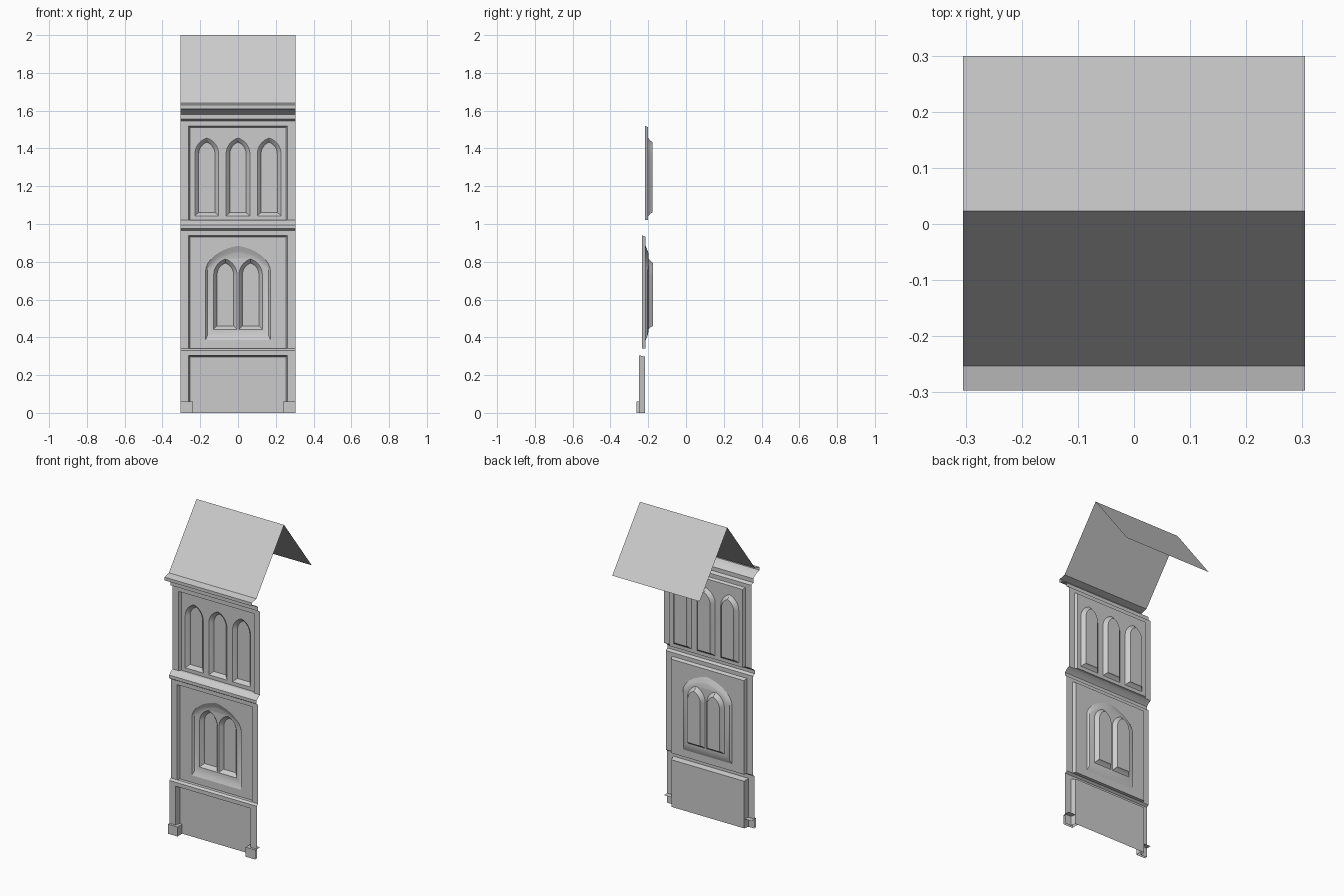
import bpy, bmesh, math
from mathutils import Vector
from mathutils.geometry import tessellate_polygon

if "Cube" in bpy.data.objects:
    bpy.data.objects.remove(bpy.data.objects["Cube"])

W = 0.305      # half width of the facade bay
OPEN = 0.262   # half width of the recess opening
REC = 0.254    # half width of the recessed wall


class Shell:
    """Collects open sheet faces, then makes one object facing the front."""
    def __init__(self, name):
        self.name, self.bm = name, bmesh.new()

    def face(self, pts):
        self.bm.faces.new([self.bm.verts.new(p) for p in pts])

    def bridge(self, a, b, closed=True):
        n = len(a)
        for i in range(n if closed else n - 1):
            j = (i + 1) % n
            self.face([a[i], a[j], b[j], b[i]])

    def fill(self, loops):
        flat = [p for loop in loops for p in loop]
        for tri in tessellate_polygon([[Vector(p) for p in l] for l in loops]):
            self.face([flat[i] for i in tri])

    def finish(self):
        bm = self.bm
        bmesh.ops.remove_doubles(bm, verts=bm.verts, dist=1e-5)
        bmesh.ops.recalc_face_normals(bm, faces=bm.faces)
        bm.normal_update()
        if sum(f.normal.y * f.calc_area() for f in bm.faces) > 0:
            bmesh.ops.reverse_faces(bm, faces=bm.faces)
        me = bpy.data.meshes.new(self.name)
        bm.to_mesh(me)
        bm.free()
        ob = bpy.data.objects.new(self.name, me)
        bpy.context.collection.objects.link(ob)
        bpy.ops.object.select_all(action='DESELECT')
        ob.select_set(True)
        bpy.context.view_layer.objects.active = ob
        bpy.ops.object.shade_smooth_by_angle(angle=math.radians(30))
        return ob


def lancet(cx, hw, z0, spring, peak, y, n=8):
    """Outline of a slightly pointed arch opening."""
    rise = peak - spring
    r = (rise * rise + hw * hw) / (2 * hw)
    end = math.atan2(rise, r - hw)
    half = [(hw - r + r * math.cos(end * i / n), spring + r * math.sin(end * i / n))
            for i in range(n + 1)]
    half[-1] = (0, peak)
    pts = [(hw, z0)] + half + [(-x, z) for x, z in half[-2::-1]] + [(-hw, z0)]
    return [(cx + x, y, z) for x, z in pts]


def tudor(hw, z0, spring, peak, y, n=16):
    """Outline of a wide, low arch with a blunt point."""
    pts = [(hw, z0)]
    for i in range(n + 1):
        a = math.pi * i / n
        x = math.cos(a)
        pts.append((hw * x, spring + (peak - spring) * (0.8 * math.sin(a) + 0.2 * (1 - abs(x)))))
    pts.append((-hw, z0))
    return [(x, y, z) for x, z in pts]


def lancet_window(name, loops):
    """Stepped reveal around a pane."""
    s = Shell(name)
    for a, b in zip(loops, loops[1:]):
        s.bridge(a, b)
    s.fill([loops[-1]])
    s.finish()


def stage(name, yf, yb, z0, z1, top, holes=(), ledge=True):
    """Pilasters and lintel in front of a recessed wall."""
    s = Shell(name)
    outer = [(-W, yf, z0), (-W, yf, z1), (W, yf, z1), (W, yf, z0)]
    inner = [(-OPEN, yf, z0), (-OPEN, yf, top), (OPEN, yf, top), (OPEN, yf, z0)]
    back = [(-REC, yb, z0), (-REC, yb, top - 0.008), (REC, yb, top - 0.008), (REC, yb, z0)]
    s.bridge(outer, inner, False)
    s.bridge(inner, back, False)
    if ledge:
        s.face([inner[0], inner[3], back[3], back[0]])
    s.fill([back] + list(holes))
    s.finish()


def moulding(name, profile):
    """Straight strip from a (y, z) profile."""
    s = Shell(name)
    s.bridge([(-W, y, z) for y, z in profile], [(W, y, z) for y, z in profile], False)
    s.finish()


# upper windows
upper = []
for i, cx in enumerate((-0.165, 0, 0.165)):
    loops = [lancet(cx, 0.063, 1.042, 1.37, 1.455, -0.200),
             lancet(cx, 0.049, 1.056, 1.37, 1.441, -0.188),
             lancet(cx, 0.043, 1.060, 1.37, 1.433, -0.178)]
    upper.append(loops[0])
    lancet_window(f"upper_window_{i + 1}", loops)

# middle window: broad arched surround with a pair of lancets
surround = [tudor(0.172, 0.385, 0.75, 0.885, -0.214),
            tudor(0.162, 0.410, 0.75, 0.858, -0.203),
            tudor(0.138, 0.435, 0.75, 0.845, -0.198)]
pair = []
for i, cx in enumerate((-0.067, 0.067)):
    loops = [lancet(cx, 0.062, 0.442, 0.73, 0.815, -0.198),
             lancet(cx, 0.051, 0.455, 0.73, 0.803, -0.186),
             lancet(cx, 0.044, 0.460, 0.73, 0.793, -0.174)]
    pair.append(loops[0])
    lancet_window(f"middle_window_{i + 1}", loops)
s = Shell("middle_window_surround")
s.bridge(surround[0], surround[1])
s.bridge(surround[1], surround[2])
s.fill([surround[2]] + pair)
s.finish()

# three stages of the wall
stage("base_wall", -0.248, -0.216, 0.0, 0.33, 0.305, ledge=False)
stage("middle_wall", -0.234, -0.214, 0.34, 0.965, 0.94, [surround[0]])
stage("upper_wall", -0.216, -0.200, 1.02, 1.545, 1.52, upper)

# plinth blocks under the pilasters
for side, sx in (("left", -1), ("right", 1)):
    s = Shell(f"plinth_{side}")
    a, b, yf, yb, h = sx * W, sx * 0.238, -0.263, -0.216, 0.06
    s.face([(a, yf, 0), (b, yf, 0), (b, yf, h), (a, yf, h)])
    s.face([(a, yf, h), (b, yf, h), (b, yb, h), (a, yb, h)])
    s.face([(b, yf, 0), (b, yb, 0), (b, yb, h), (b, yf, h)])
    s.finish()

# horizontal mouldings and roof
moulding("string_course", [(-0.248, 0.33), (-0.234, 0.34)])
moulding("floor_band", [(-0.234, 0.965), (-0.25, 0.975), (-0.25, 0.995),
                        (-0.234, 1.01), (-0.216, 1.02)])
moulding("cornice", [(-0.216, 1.545), (-0.235, 1.555), (-0.235, 1.58), (-0.255, 1.595),
                     (-0.275, 1.605), (-0.297, 1.61), (-0.297, 1.63), (-0.253, 1.64)])
moulding("roof", [(-0.253, 1.64), (0.023, 2.0), (0.299, 1.64)])
